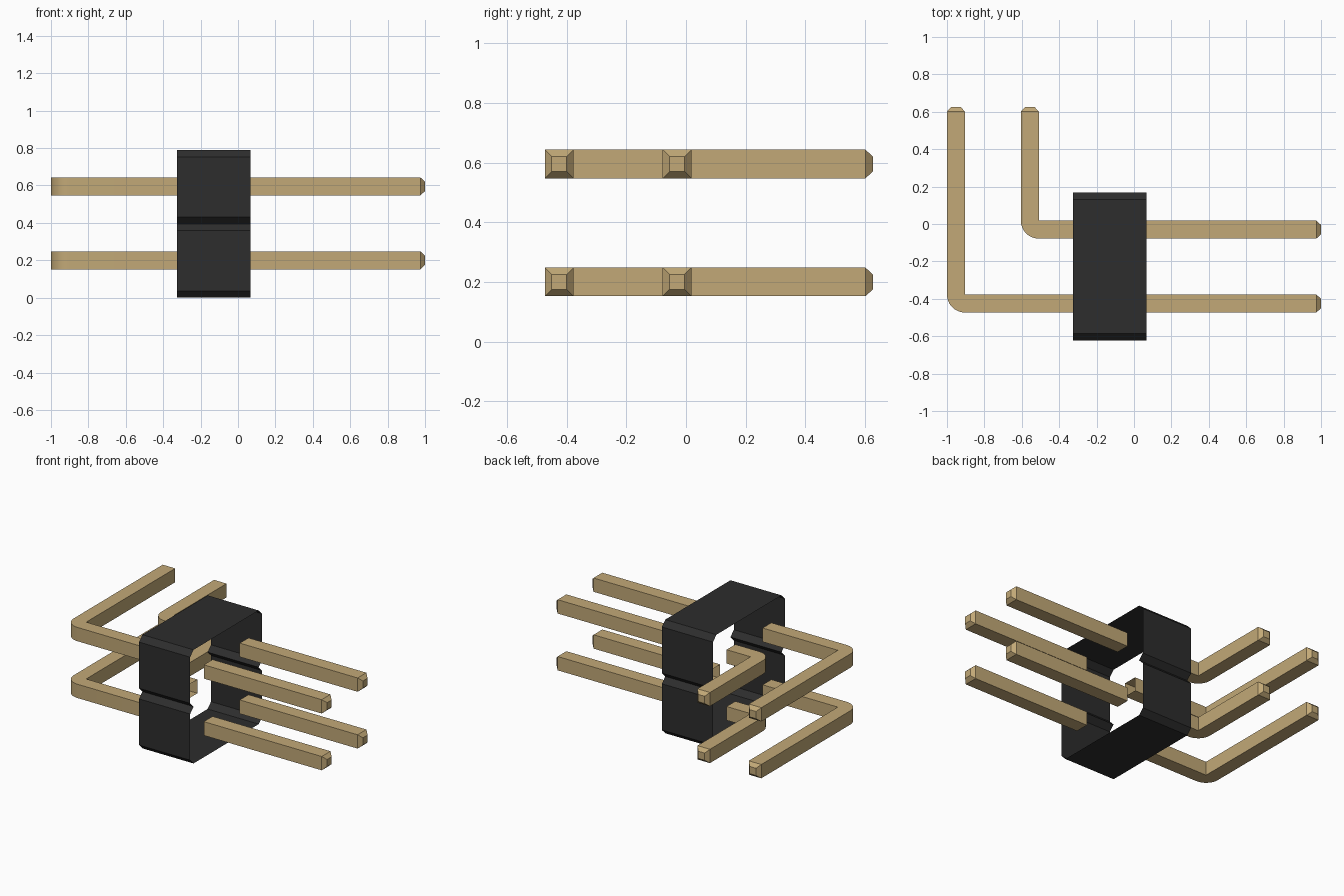
import bpy, bmesh, math
from mathutils import Vector

if "Cube" in bpy.data.objects:
    bpy.data.objects.remove(bpy.data.objects["Cube"])


def material(name, rgb):
    m = bpy.data.materials.new(name)
    m.use_nodes = True
    m.diffuse_color = (*rgb, 1)
    m.node_tree.nodes["Principled BSDF"].inputs["Base Color"].default_value = (*rgb, 1)
    return m


brass = material("brass", (0.54, 0.395, 0.185))
black = material("black plastic", (0.026, 0.026, 0.026))


def skin(name, rings, mat, cap):
    """Join closed rings of points into a tube, optionally closing its far end."""
    bm = bmesh.new()
    loops = [[bm.verts.new(p) for p in ring] for ring in rings]
    for a, b in zip(loops, loops[1:]):
        for i in range(len(a)):
            j = (i + 1) % len(a)
            bm.faces.new((a[i], a[j], b[j], b[i]))
    if cap:
        bm.faces.new(loops[-1])
    bmesh.ops.remove_doubles(bm, verts=bm.verts, dist=1e-5)
    bmesh.ops.recalc_face_normals(bm, faces=bm.faces)
    mesh = bpy.data.meshes.new(name)
    bm.to_mesh(mesh)
    bm.free()
    mesh.materials.append(mat)
    obj = bpy.data.objects.new(name, mesh)
    bpy.context.collection.objects.link(obj)
    bpy.ops.object.select_all(action="DESELECT")
    obj.select_set(True)
    bpy.context.view_layer.objects.active = obj
    bpy.ops.object.shade_smooth_by_angle(angle=math.radians(30))
    return obj


H = 0.048            # half the pin thickness
TIP, TAPER = 0.025, 0.025
LEFT, RIGHT = -0.325, 0.068   # open ends of the housing
ROWS, LEVELS = (-0.425, -0.03), (0.20, 0.595)
PITCH = LEVELS[1] - LEVELS[0]


def ring(center, side, z, half):
    """Square section: side is the horizontal direction across the pin."""
    c, s = Vector((*center, z)), Vector((*side, 0)) * half
    up = Vector((0, 0, half))
    return [c - s - up, c + s - up, c + s + up, c - s + up]


def straight_pin(name, y, z):
    across = (0, 1)
    skin(name, [ring((RIGHT, y), across, z, H),
                ring((1 - TAPER, y), across, z, H),
                ring((1, y), across, z, TIP)], brass, True)


def bent_pin(name, x, y, z):
    across, end = (0, 1), 0.626
    rings = [ring((LEFT, y), across, z, H)]
    # outer edge swings round the sharp inner corner
    for i in range(13):
        a = math.radians(90) * i / 12
        d = Vector((-math.sin(a), -math.cos(a)))
        center = Vector((x + H, y + H)) + d * H
        rings.append(ring(center, -d, z, H))
    rings.append(ring((x, end - TAPER), (1, 0), z, H))
    rings.append(ring((x, end), (1, 0), z, TIP))
    skin(name, rings, brass, True)


# pins: two rows on two levels
for level, z in zip(("lower", "upper"), LEVELS):
    for row, y, x in zip(("front", "back"), ROWS, (-0.952, -0.557)):
        straight_pin(f"{level}_{row}_straight_pin", y, z)
        bent_pin(f"{level}_{row}_bent_pin", x, y, z)

# housing: open sleeve with chamfered corners and a notch on front and back
MID, HALF, C = -0.2275, PITCH, 0.037
side = [(HALF - C, 0), (HALF, C), (HALF, PITCH - C), (HALF - C, PITCH),
        (HALF, PITCH + C), (HALF, 2 * PITCH - C), (HALF - C, 2 * PITCH)]
outline = [(MID + y, z) for y, z in side] + [(MID - y, z) for y, z in reversed(side)]
skin("housing_sleeve", [[(x, y, z) for y, z in outline] for x in (LEFT, RIGHT)], black, False)
